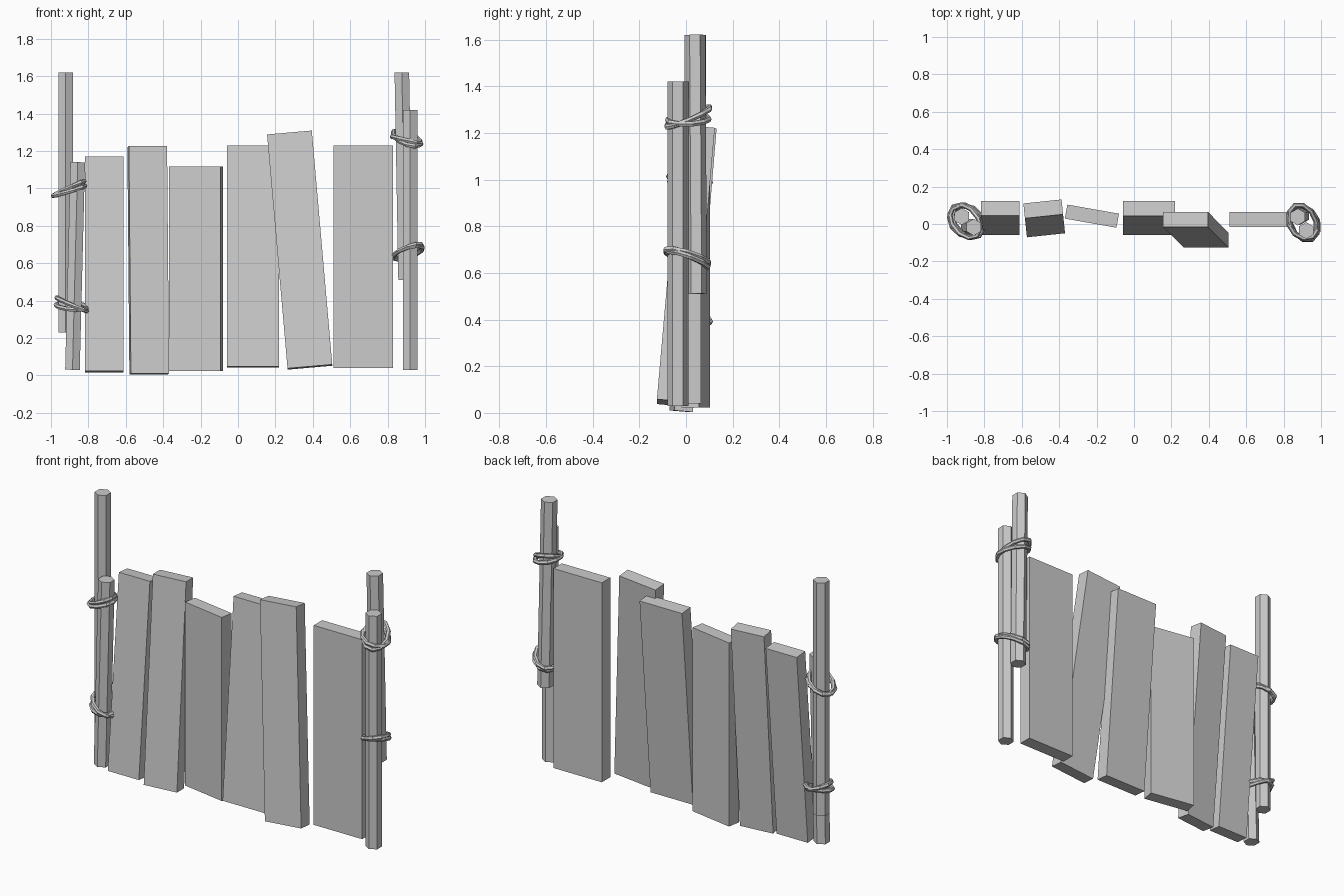
import bpy, bmesh
from math import radians, sin, cos, pi
from mathutils import Vector, Matrix

if "Cube" in bpy.data.objects:
    bpy.data.objects.remove(bpy.data.objects["Cube"])


def add_mesh(name, bm):
    me = bpy.data.meshes.new(name)
    bm.to_mesh(me)
    bm.free()
    ob = bpy.data.objects.new(name, me)
    bpy.context.collection.objects.link(ob)
    return ob


def plank(name, centre, size, lean=0, roll=0, yaw=0):
    bm = bmesh.new()
    m = (Matrix.Translation(centre) @ Matrix.Rotation(radians(yaw), 4, 'Z')
         @ Matrix.Rotation(radians(roll), 4, 'Y') @ Matrix.Rotation(radians(-lean), 4, 'X')
         @ Matrix.Diagonal((*size, 1)))
    bmesh.ops.create_cube(bm, size=1, matrix=m)
    add_mesh(name, bm)


def pole(name, bottom, top, radius=0.045):
    a, b = Vector(bottom), Vector(top)
    bm = bmesh.new()
    turn = Vector((0, 0, 1)).rotation_difference(b - a).to_matrix().to_4x4()
    bmesh.ops.create_cone(bm, cap_ends=True, segments=6, radius1=radius, radius2=radius,
                          depth=(b - a).length, matrix=Matrix.Translation((a + b) / 2) @ turn)
    add_mesh(name, bm)


def rope(name, centre, a, b, rot, slope_x, slope_y, r=0.013, n=10, k=6):
    # tilted oval loop with a hexagonal section
    bm = bmesh.new()
    rm = Matrix.Rotation(radians(rot), 3, 'Z')
    c = Vector(centre)
    rings = []
    for i in range(n):
        t = 2 * pi * i / n
        out = rm @ Vector((cos(t) / a, sin(t) / b, 0)).normalized()
        p = rm @ Vector((a * cos(t), b * sin(t), 0))
        p.z = slope_x * p.x + slope_y * p.y
        rings.append([bm.verts.new(c + p + r * (out * cos(2 * pi * j / k)
                      + Vector((0, 0, sin(2 * pi * j / k))))) for j in range(k)])
    for i in range(n):
        p, q = rings[i], rings[(i + 1) % n]
        for j in range(k):
            bm.faces.new((p[j], q[j], q[(j + 1) % k], p[(j + 1) % k]))
    bmesh.ops.recalc_face_normals(bm, faces=bm.faces)
    add_mesh(name, bm)


# Fence boards
plank("plank_1", (-0.715, 0.032, 0.593), (0.205, 0.08, 1.15), lean=5.2)
plank("plank_2", (-0.48, 0.03, 0.615), (0.205, 0.08, 1.22), lean=4.8, yaw=6)
plank("plank_3", (-0.225, 0.042, 0.57), (0.28, 0.076, 1.095), yaw=-10)
plank("plank_4", (0.08, 0.032, 0.635), (0.28, 0.08, 1.185), lean=5)
plank("plank_5", (0.33, -0.03, 0.67), (0.24, 0.08, 1.26), lean=5, roll=-5)
plank("plank_6", (0.67, 0.025, 0.635), (0.32, 0.08, 1.19))

# Paired posts at each end
pole("left_tall_post", (-0.921, 0.04, 0.23), (-0.921, 0.04, 1.62))
pole("left_short_post", (-0.885, -0.017, 0.03), (-0.857, -0.017, 1.14))
pole("right_tall_post", (0.896, 0.045, 0.51), (0.876, 0.038, 1.62))
pole("right_short_post", (0.92, -0.035, 0.03), (0.92, -0.035, 1.42))

# Rope lashings, two turns each
for name, c, rot, turns in (
        ("left_upper_rope", (-0.903, 0.015, 0.995), -52, ((0.005, 0.45, -0.05), (-0.008, 0.32, 0.05))),
        ("left_lower_rope", (-0.888, 0.015, 0.375), -52, ((0.005, -0.42, 0.05), (-0.005, -0.03, 0.22))),
        ("right_upper_rope", (0.902, 0.01, 1.263), -65, ((0.005, -0.2, 0.38), (-0.006, -0.25, 0.0))),
        ("right_lower_rope", (0.908, 0.005, 0.663), -65, ((0.005, 0.3, -0.22), (-0.006, 0.22, -0.32)))):
    for i, (dz, sx, sy) in enumerate(turns):
        rope(f"{name}_{i + 1}", (c[0], c[1], c[2] + dz), 0.1 - 0.006 * i, 0.068 + 0.006 * i,
             rot + 8 * i, sx, sy)
